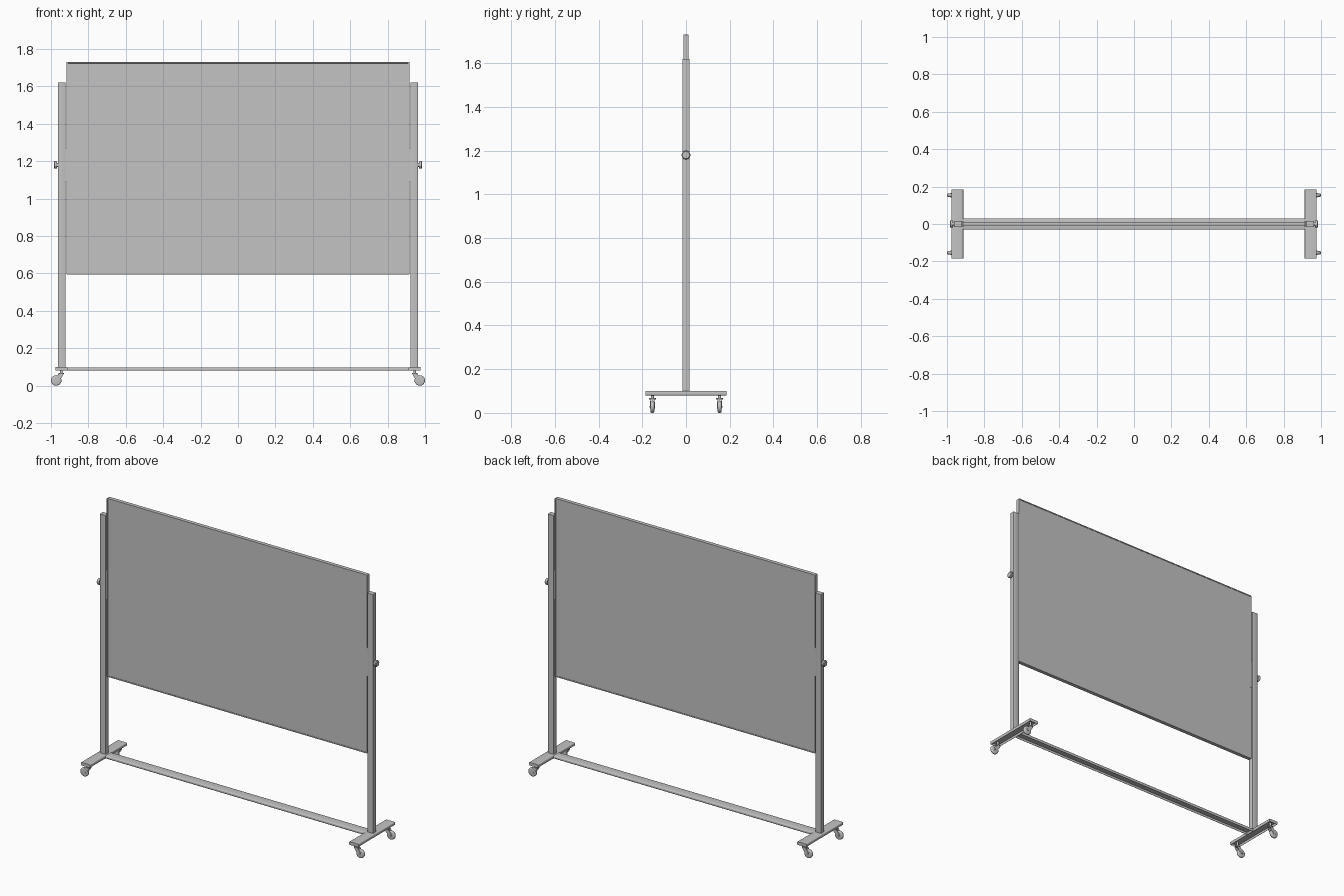
import bpy, bmesh, math
from mathutils import Matrix, Vector

if "Cube" in bpy.data.objects:
    bpy.data.objects.remove(bpy.data.objects["Cube"])

grey = bpy.data.materials.new("mid grey")
grey.diffuse_color = (0.55, 0.55, 0.55, 1)
grey.use_nodes = True
grey.node_tree.nodes["Principled BSDF"].inputs["Base Color"].default_value = grey.diffuse_color


def finish(name, bm, smooth=False):
    bmesh.ops.recalc_face_normals(bm, faces=bm.faces)
    me = bpy.data.meshes.new(name)
    bm.to_mesh(me)
    bm.free()
    me.materials.append(grey)
    ob = bpy.data.objects.new(name, me)
    bpy.context.collection.objects.link(ob)
    if smooth:
        bpy.ops.object.select_all(action='DESELECT')
        ob.select_set(True)
        bpy.context.view_layer.objects.active = ob
        bpy.ops.object.shade_smooth_by_angle(angle=math.radians(40))
    return ob


def box_mesh(lo, hi):
    lo, hi = Vector(lo), Vector(hi)
    bm = bmesh.new()
    bmesh.ops.create_cube(bm, size=1)
    for v in bm.verts:
        v.co = (lo + hi) / 2 + v.co * (hi - lo)
    return bm


def box(name, lo, hi, bevel=0.0, axis=None):
    """Box, optionally with the edges along one axis rounded."""
    bm = box_mesh(lo, hi)
    if bevel:
        edges = [e for e in bm.edges if axis is None or
                 abs((e.verts[0].co - e.verts[1].co).normalized()[axis]) > 0.9]
        bmesh.ops.bevel(bm, geom=edges, offset=bevel, segments=2,
                        profile=0.5, affect='EDGES')
    return finish(name, bm, bevel > 0)


def channel(name, lo, hi, axis):
    """Rail with rounded long edges and an open underside."""
    bm = box_mesh(lo, hi)
    edges = [e for e in bm.edges if
             abs((e.verts[0].co - e.verts[1].co).normalized()[axis]) > 0.9]
    bmesh.ops.bevel(bm, geom=edges, offset=0.005, segments=3,
                    profile=0.5, affect='EDGES')
    bm.normal_update()
    base = min(bm.faces, key=lambda f: f.normal.z * 10 + f.calc_center_median().z)
    bmesh.ops.inset_region(bm, faces=[base], thickness=0.002)
    bmesh.ops.translate(bm, verts=base.verts, vec=(0, 0, 0.014))
    return finish(name, bm, True)


def lathe(name, profile, centre, axis, steps=24):
    """Turn (radius, height) points about an axis through centre."""
    bm = bmesh.new()
    rot = Vector((0, 0, 1)).rotation_difference(Vector(axis)).to_matrix()
    rings = []
    for r, h in profile:
        rings.append([bm.verts.new(Vector(centre) + rot @ Vector(
            (r * math.cos(2 * math.pi * i / steps),
             r * math.sin(2 * math.pi * i / steps), h))) for i in range(steps)])
    for a, b in zip(rings, rings[1:]):
        for i in range(steps):
            j = (i + 1) % steps
            bm.faces.new((a[i], a[j], b[j], b[i]))
    bm.faces.new(rings[0])
    bm.faces.new(rings[-1])
    return finish(name, bm, True)


def fork_plate(name, points, y, thick):
    bm = bmesh.new()
    face = bm.faces.new([bm.verts.new((x, y - thick / 2, z)) for x, z in points])
    ext = bmesh.ops.extrude_face_region(bm, geom=[face])
    verts = [g for g in ext['geom'] if isinstance(g, bmesh.types.BMVert)]
    bmesh.ops.translate(bm, verts=verts, vec=(0, thick, 0))
    return finish(name, bm)


# Board with a slim raised frame on both faces
bm = box_mesh((-0.917, -0.012, 0.595), (0.917, 0.012, 1.731))
bmesh.ops.bevel(bm, geom=[e for e in bm.edges if
                abs(e.verts[0].co.y - e.verts[1].co.y) > 0.01],
                offset=0.005, segments=2, profile=0.5, affect='EDGES')
bm.normal_update()
for f in [f for f in bm.faces if abs(f.normal.y) > 0.9]:
    inward = -f.normal.copy() * 0.002
    bmesh.ops.inset_region(bm, faces=[f], thickness=0.007)
    # step the writing surface back from the frame
    bmesh.ops.inset_region(bm, faces=[f], thickness=0.0005)
    bmesh.ops.translate(bm, verts=f.verts, vec=inward)
finish("board", bm)

# Low rail joining the feet
channel("cross_rail", (-0.913, -0.03, 0.08), (0.913, 0.03, 0.098), 0)

for side, s in (("left", -1), ("right", 1)):
    def span(a, b):
        return sorted((s * a, s * b))

    # Upright post
    x0, x1 = span(0.921, 0.962)
    box(side + "_post", (x0, -0.016, 0.095), (x1, 0.016, 1.62), 0.002, 2)
    # Pivot bracket between post and board
    x0, x1 = span(0.909, 0.924)
    box(side + "_pivot_bracket", (x0, -0.0135, 1.09), (x1, 0.0135, 1.27))
    # Clamp knob
    lathe(side + "_clamp_knob",
          [(0.01, 0), (0.01, 0.007), (0.018, 0.007), (0.02, 0.010),
           (0.02, 0.020), (0.016, 0.024)], (s * 0.96, 0, 1.18), (s, 0, 0))
    # Foot
    x0, x1 = span(0.912, 0.977)
    channel(side + "_foot", (x0, -0.185, 0.08), (x1, 0.185, 0.1), 1)

    for end, y in (("front", -0.154), ("back", 0.154)):
        name = side + "_" + end + "_caster"
        # Stem and swivel disc
        lathe(name + "_stem", [(0.007, 0), (0.007, 0.033)],
              (s * 0.945, y, 0.063), (0, 0, 1), 16)
        lathe(name + "_swivel", [(0.016, 0), (0.016, 0.005)],
              (s * 0.945, y, 0.062), (0, 0, 1), 20)
        # Rounded wheel
        lathe(name + "_wheel",
              [(0.021, -0.009), (0.025, -0.008), (0.028, -0.004),
               (0.028, 0.004), (0.025, 0.008), (0.021, 0.009)],
              (s * 0.972, y, 0.028), (0, 1, 0))
        # Fork cheeks and axle
        for dy in (-0.0105, 0.0105):
            fork_plate(name + "_fork", [(s * x, z) for x, z in (
                (0.932, 0.063), (0.960, 0.063), (0.980, 0.033), (0.978, 0.023),
                (0.968, 0.021), (0.945, 0.040))], y + dy, 0.002)
        lathe(name + "_axle", [(0.004, -0.013), (0.004, 0.013)],
              (s * 0.972, y, 0.028), (0, 1, 0), 12)
